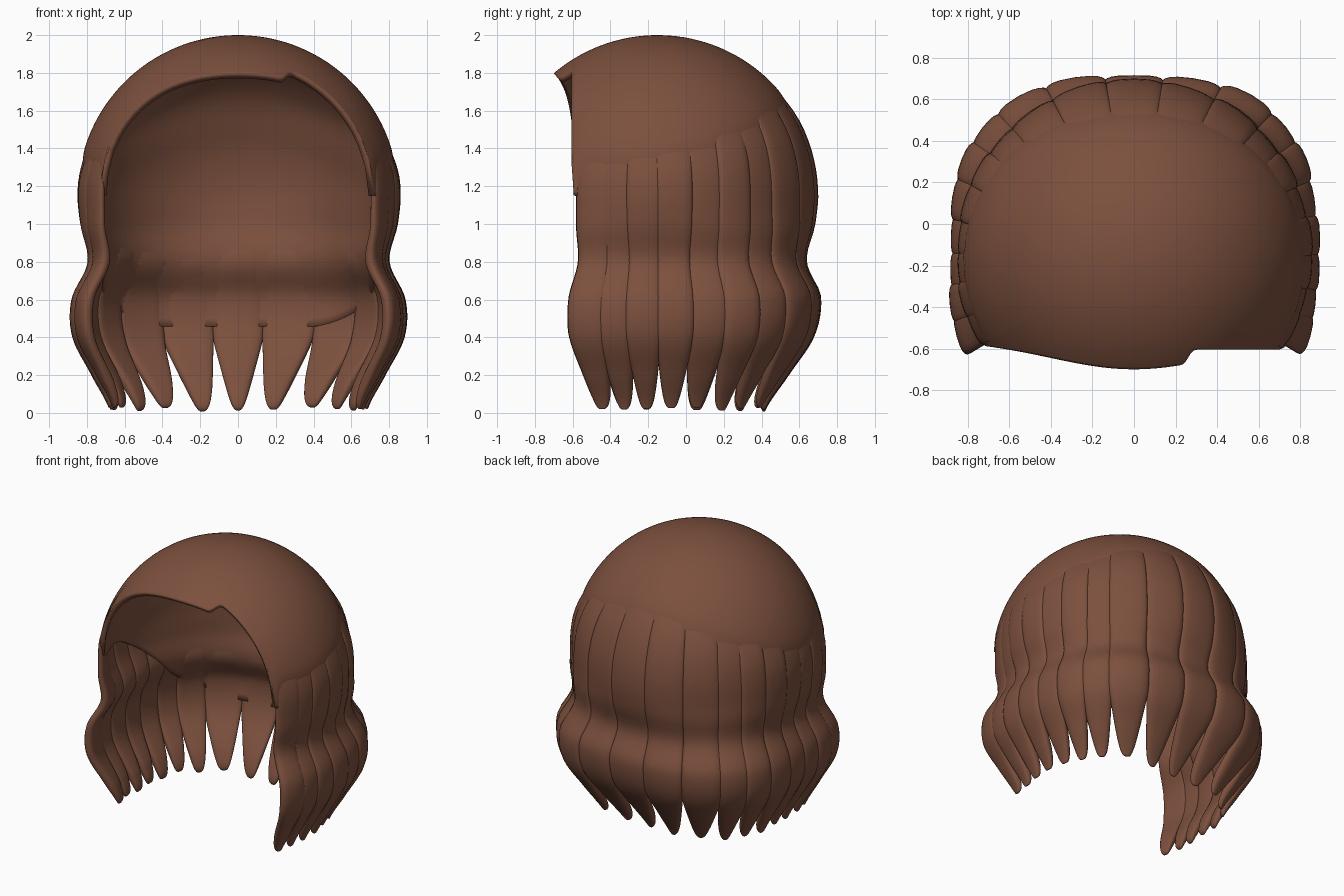
import bpy, bmesh, math, random
from math import sin, cos, radians, sqrt, pi

random.seed(4)
if "Cube" in bpy.data.objects:
    bpy.data.objects.remove(bpy.data.objects["Cube"])

brown = bpy.data.materials.new("chestnut_brown")
brown.use_nodes = True
brown.diffuse_color = (0.2, 0.08, 0.047, 1)
brown.node_tree.nodes["Principled BSDF"].inputs["Base Color"].default_value = (0.2, 0.08, 0.047, 1)

DOME, MID, CY = 0.85, 1.15, -0.15
# Radius of the hair below the dome, one value every 0.2 up from the ground
FLARE = [0.67, 0.77, 0.87, 0.875, 0.79, 0.835, 0.85, 0.81]


def clamp(v):
    return max(0.0, min(1.0, v))


def smooth(v):
    v = clamp(v)
    return v * v * (3 - 2 * v)


def radius(z):
    if z >= MID:
        return sqrt(max(0.0, DOME ** 2 - (z - MID) ** 2))
    f = max(z, 0) / 0.2
    i = int(f)
    t = f - i
    a, b, c, d = FLARE[max(i - 1, 0)], FLARE[i], FLARE[i + 1], FLARE[i + 2]
    return b + 0.5 * t * (c - a + t * (2 * a - 5 * b + 4 * c - d + t * (3 * (b - c) + d - a)))


def surface(phi, z, off):
    """Point on the hair; phi is 0 at the back and positive toward +x."""
    s, c = sin(phi), cos(phi)
    r = radius(z)
    if c > 0:
        r -= c * c * 0.11 * clamp(1 - z / 0.65)
    # The lower hair is squarer in plan than the dome
    n = 2 + 0.7 * smooth((MID - z) / 0.5)
    r *= (abs(s) ** n + abs(c) ** n) ** (-1 / n)
    r = max(r + off, 0)
    return (s * r, CY + c * r, z)


def crease_top(phi):
    """Height where the locks part from the smooth dome."""
    return 1.4 + 0.34 * smooth(1 - abs(phi) / radians(105))


def finish(bm, name):
    bmesh.ops.remove_doubles(bm, verts=bm.verts, dist=0.0001)
    bmesh.ops.recalc_face_normals(bm, faces=bm.faces)
    for f in bm.faces:
        f.smooth = True
    mesh = bpy.data.meshes.new(name)
    bm.to_mesh(mesh)
    bm.free()
    mesh.materials.append(brown)
    ob = bpy.data.objects.new(name, mesh)
    bpy.context.collection.objects.link(ob)
    return ob


def rim_height(phi):
    """Height where each meridian of the cap stops."""
    a = abs(phi)
    if a <= radians(119):
        return 0.45 + 0.7 * smooth((a - radians(25)) / radians(85))
    d = pi - a
    front = -0.57 - 0.13 * cos(1.4 * d)
    if phi > 0:     # swept parting step on one side
        front += (-0.605 - front) * smooth((d - radians(23)) / radians(11))
    r = (CY - front) / cos(d)
    return MID + sqrt(max(0.0, DOME ** 2 - r * r))


# Cap: dome with a face opening, lining the strands down to the nape
bm = bmesh.new()
cols, rows = 240, 44
quarter = DOME * pi / 2
grid = []
for i in range(cols):
    phi = -pi + 2 * pi * i / cols
    end = rim_height(phi)
    if end >= MID:
        length = DOME * math.acos((end - MID) / DOME)
    else:
        length = quarter + MID - end
    line = []
    for j in range(rows + 1):
        arc = length * j / rows
        z = MID + (DOME * cos(arc / DOME) if arc < quarter else quarter - arc)
        behind = smooth((radians(122) - abs(phi)) / radians(8))
        inset = -0.03 * smooth((crease_top(phi) - z) / 0.25) * behind
        line.append(bm.verts.new(surface(phi, z, inset)))
    grid.append(line)
for i in range(cols):
    a, b = grid[i], grid[(i + 1) % cols]
    for j in range(rows):
        bm.faces.new((a[j], a[j + 1], b[j + 1], b[j]))
cap = finish(bm, "hair_cap")
# Outward normals, then thickness inward
top = max(cap.data.polygons, key=lambda p: p.center.z)
if top.normal.z < 0:
    cap.data.flip_normals()
shell = cap.modifiers.new("thickness", "SOLIDIFY")
shell.thickness = 0.035
shell.offset = -1


def strand(name, centre, half, tip, blunt, lift):
    """Flattened lock following the hair surface down to a rounded tip."""
    bm = bmesh.new()
    steps, sides = 48, 20
    start = crease_top(centre) + 0.08
    rings = []
    for j in range(steps + 1):
        t = 0.01 + 0.99 * j / steps
        z = tip + (start - tip) * t ** 1.5
        taper = clamp((z - tip) / 0.4) ** blunt
        grow = smooth((start - z) / 0.3)
        h = 0.005 + 0.019 * grow + 0.014 * smooth((1.1 - z) / 0.4)
        h *= clamp((z - tip) / 0.15) ** 0.45
        outer = -0.016 * (1 - grow) + (0.004 + lift) * grow
        ring = []
        for k in range(sides):
            s = 2 * pi * k / sides
            u = math.copysign(abs(cos(s)) ** 0.6, cos(s))
            v = math.copysign(abs(sin(s)) ** 0.75, sin(s))
            ring.append(bm.verts.new(surface(centre + half * taper * u, z, outer - h + h * v)))
        rings.append(ring)
    for a, b in zip(rings, rings[1:]):
        for k in range(sides):
            n = (k + 1) % sides
            bm.faces.new((a[k], a[n], b[n], b[k]))
    bm.faces.new(rings[0])
    bm.faces.new(rings[-1])
    finish(bm, name)


# Strands: centre angle and half width in degrees, mirrored to both sides
LOCKS = [(0, 9.8), (18.5, 9.5), (36, 8.8), (50, 7), (61, 6.5),
         (72.5, 7), (84, 6.7), (95, 6.5), (105, 6.3), (114.5, 6.5)]
for n, (angle, half) in enumerate(LOCKS):
    for side, label in ((1, "left"), (-1, "right")):
        if n == 0 and side < 0:
            continue
        name = "back_strand" if n == 0 else f"{label}_strand_{n}"
        back = smooth(1 - angle / 100)
        strand(name, radians(angle * side), radians(half),
               0.005 + random.uniform(0, 0.025), 0.32 + 0.1 * back,
               random.uniform(-0.006, 0.012))
